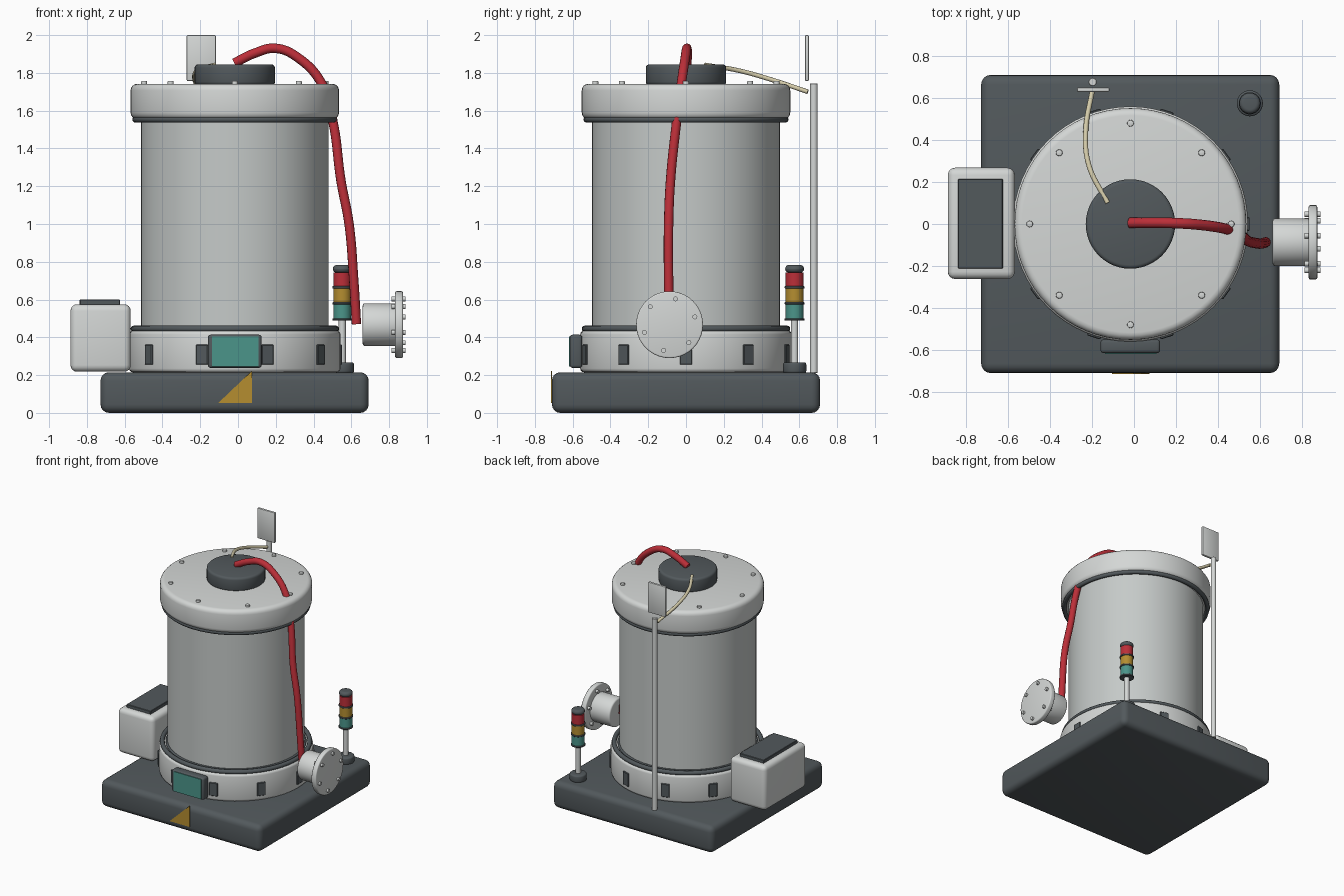
import bpy, bmesh, math
from mathutils import Vector

if "Cube" in bpy.data.objects:
    bpy.data.objects.remove(bpy.data.objects["Cube"])


def mat(name, r, g, b):
    m = bpy.data.materials.new(name)
    m.diffuse_color = (r, g, b, 1)
    m.use_nodes = True
    m.node_tree.nodes["Principled BSDF"].inputs["Base Color"].default_value = m.diffuse_color
    return m


LIGHT = mat("light_grey", 0.66, 0.68, 0.67)
BODY = mat("body_grey", 0.56, 0.59, 0.58)
DARK = mat("dark_grey", 0.085, 0.10, 0.108)
RED = mat("red", 0.50, 0.028, 0.04)
YELLOW = mat("amber", 0.46, 0.27, 0.03)
TEAL = mat("teal", 0.07, 0.30, 0.255)
BEIGE = mat("beige", 0.66, 0.60, 0.40)

CX = -0.017  # axis of the tank


def finish(ob, name, m, bevel=0, segs=3):
    ob.name = name
    ob.data.materials.clear()
    ob.data.materials.append(m)
    bpy.ops.object.select_all(action='DESELECT')
    ob.select_set(True)
    bpy.context.view_layer.objects.active = ob
    if bevel:
        b = ob.modifiers.new("bevel", 'BEVEL')
        b.width, b.segments = bevel, segs
        b.limit_method, b.angle_limit = 'ANGLE', math.radians(40)
        bpy.ops.object.modifier_apply(modifier="bevel")
    bpy.ops.object.shade_smooth_by_angle(angle=math.radians(35))
    return ob


def box(name, lo, hi, m, bevel=0, segs=3):
    lo, hi = Vector(lo), Vector(hi)
    bpy.ops.mesh.primitive_cube_add(size=1, location=(lo + hi) / 2)
    ob = bpy.context.object
    ob.scale = hi - lo
    bpy.ops.object.transform_apply(location=False, rotation=False, scale=True)
    return finish(ob, name, m, bevel, segs)


def cyl(name, x, y, z0, z1, r, m, bevel=0, verts=32, segs=3):
    bpy.ops.mesh.primitive_cylinder_add(vertices=verts, radius=r, depth=z1 - z0,
                                        location=(x, y, (z0 + z1) / 2))
    return finish(bpy.context.object, name, m, bevel, segs)


def cyl_x(name, x0, x1, y, z, r, m, bevel=0, verts=32):
    bpy.ops.mesh.primitive_cylinder_add(vertices=verts, radius=r, depth=x1 - x0,
                                        location=((x0 + x1) / 2, y, z),
                                        rotation=(0, math.pi / 2, 0))
    return finish(bpy.context.object, name, m, bevel)


def ring(name, z, R, r, m):
    bpy.ops.mesh.primitive_torus_add(major_radius=R, minor_radius=r, major_segments=64,
                                     minor_segments=12, location=(CX, 0, z))
    return finish(bpy.context.object, name, m)


def cable(name, pts, r, m):
    cu = bpy.data.curves.new(name, 'CURVE')
    cu.dimensions = '3D'
    cu.bevel_depth, cu.bevel_resolution = r, 4
    cu.resolution_u, cu.use_fill_caps = 10, True
    sp = cu.splines.new('BEZIER')
    sp.bezier_points.add(len(pts) - 1)
    for bp, p in zip(sp.bezier_points, pts):
        bp.co = p
        bp.handle_left_type = bp.handle_right_type = 'AUTO'
    cu.materials.append(m)
    ob = bpy.data.objects.new(name, cu)
    bpy.context.collection.objects.link(ob)


# Plinth with warning triangle
box("base_plinth", (-0.728, -0.71, 0), (0.692, 0.71, 0.215), DARK, 0.045, 4)
bm = bmesh.new()
tri = [bm.verts.new(p) for p in ((-0.105, -0.709, 0.052), (0.073, -0.709, 0.052),
                                 (0.073, -0.709, 0.222))]
face = bm.faces.new(tri)
out = bmesh.ops.extrude_face_region(bm, geom=[face])
bmesh.ops.translate(bm, vec=(0, -0.006, 0),
                    verts=[v for v in out["geom"] if isinstance(v, bmesh.types.BMVert)])
bmesh.ops.recalc_face_normals(bm, faces=bm.faces)
me = bpy.data.meshes.new("warning_triangle")
bm.to_mesh(me)
bm.free()
tri_ob = bpy.data.objects.new("warning_triangle", me)
bpy.context.collection.objects.link(tri_ob)
finish(tri_ob, "warning_triangle", YELLOW)

# Tank: collar, body, lid, hub
cyl("lower_collar", CX, 0, 0.215, 0.435, 0.56, LIGHT, 0.02, 64)
ring("lower_seal", 0.445, 0.535, 0.017, DARK)
ring("inner_seal", 0.445, 0.50, 0.01, DARK)
cyl("tank_body", CX, 0, 0.40, 1.60, 0.497, BODY, 0, 64)
ring("upper_seal", 1.553, 0.527, 0.016, DARK)
cyl("tank_lid", CX, 0, 1.555, 1.742, 0.552, LIGHT, 0.035, 64, 4)
cyl("lid_hub", CX, 0, 1.735, 1.845, 0.213, DARK, 0.018, 48)

# Lid bolts
for i in range(8):
    a = i * math.pi / 4
    cyl("lid_bolt", CX + 0.48 * math.cos(a), 0.48 * math.sin(a), 1.735, 1.757, 0.016,
        LIGHT, 0.004, 12, 2)

# Vent slots around the collar
for i in range(10):
    a = i * math.tau / 10
    ob = box("collar_vent", (-0.015, -0.033, -0.053), (0.015, 0.033, 0.053), DARK, 0.004, 1)
    ob.location = (CX + 0.553 * math.cos(a), 0.553 * math.sin(a), 0.308)
    ob.rotation_euler.z = a

# Front control panel
box("control_panel", (-0.16, -0.615, 0.238), (0.125, -0.55, 0.414), DARK, 0.015)
box("control_screen", (-0.138, -0.619, 0.246), (0.108, -0.612, 0.404), TEAL)

# Side cabinet
box("side_cabinet", (-0.887, -0.262, 0.218), (-0.568, 0.268, 0.575), LIGHT, 0.035, 4)
box("cabinet_cover", (-0.838, -0.213, 0.565), (-0.625, 0.215, 0.60), DARK, 0.003, 1)

# Outlet pipe with bolted flange
PY, PZ = -0.087, 0.467
cyl_x("outlet_pipe", 0.66, 0.84, PY, PZ, 0.113, LIGHT, 0.012, 40)
cyl_x("outlet_flange", 0.832, 0.873, PY, PZ, 0.177, LIGHT, 0.008, 40)
for i in range(6):
    a = math.radians(17 + 60 * i)
    cyl_x("flange_bolt", 0.812, 0.888, PY + 0.14 * math.cos(a), PZ + 0.14 * math.sin(a),
          0.013, LIGHT, 0, 12)

# Mast with plate antenna
cyl("mast", -0.197, 0.677, 0.21, 1.745, 0.02, LIGHT, 0.003, 20, 1)
box("mast_plate", (-0.272, 0.63, 1.757), (-0.117, 0.65, 2.0), LIGHT, 0.006, 2)

# Signal tower
SX, SY = 0.552, 0.575
cyl("signal_foot", SX, SY, 0.21, 0.268, 0.062, DARK, 0.012)
cyl("signal_stem", SX, SY, 0.25, 0.50, 0.019, LIGHT, 0, 20)
for i, m in enumerate((TEAL, YELLOW, RED)):
    z = 0.488 + 0.085 * i
    cyl("signal_collar", SX, SY, z, z + 0.013, 0.053, DARK, 0.003, 32, 1)
    cyl("signal_lamp", SX, SY, z + 0.01, z + 0.086, 0.047, m)
cyl("signal_cap", SX, SY, 0.742, 0.783, 0.05, DARK, 0.025, 32, 5)

# Cables
cable("red_hose", [(-0.02, 0.005, 1.852), (0.09, 0.006, 1.905), (0.2, 0.004, 1.93),
                   (0.325, -0.005, 1.875), (0.445, -0.025, 1.74), (0.503, -0.05, 1.54),
                   (0.545, -0.082, 1.23), (0.588, -0.092, 1.0), (0.613, -0.092, 0.7),
                   (0.627, -0.087, 0.47)], 0.025, RED)
cable("signal_cable", [(-0.125, 0.1, 1.842), (-0.215, 0.28, 1.812), (-0.23, 0.44, 1.768),
                       (-0.197, 0.645, 1.7)], 0.012, BEIGE)
